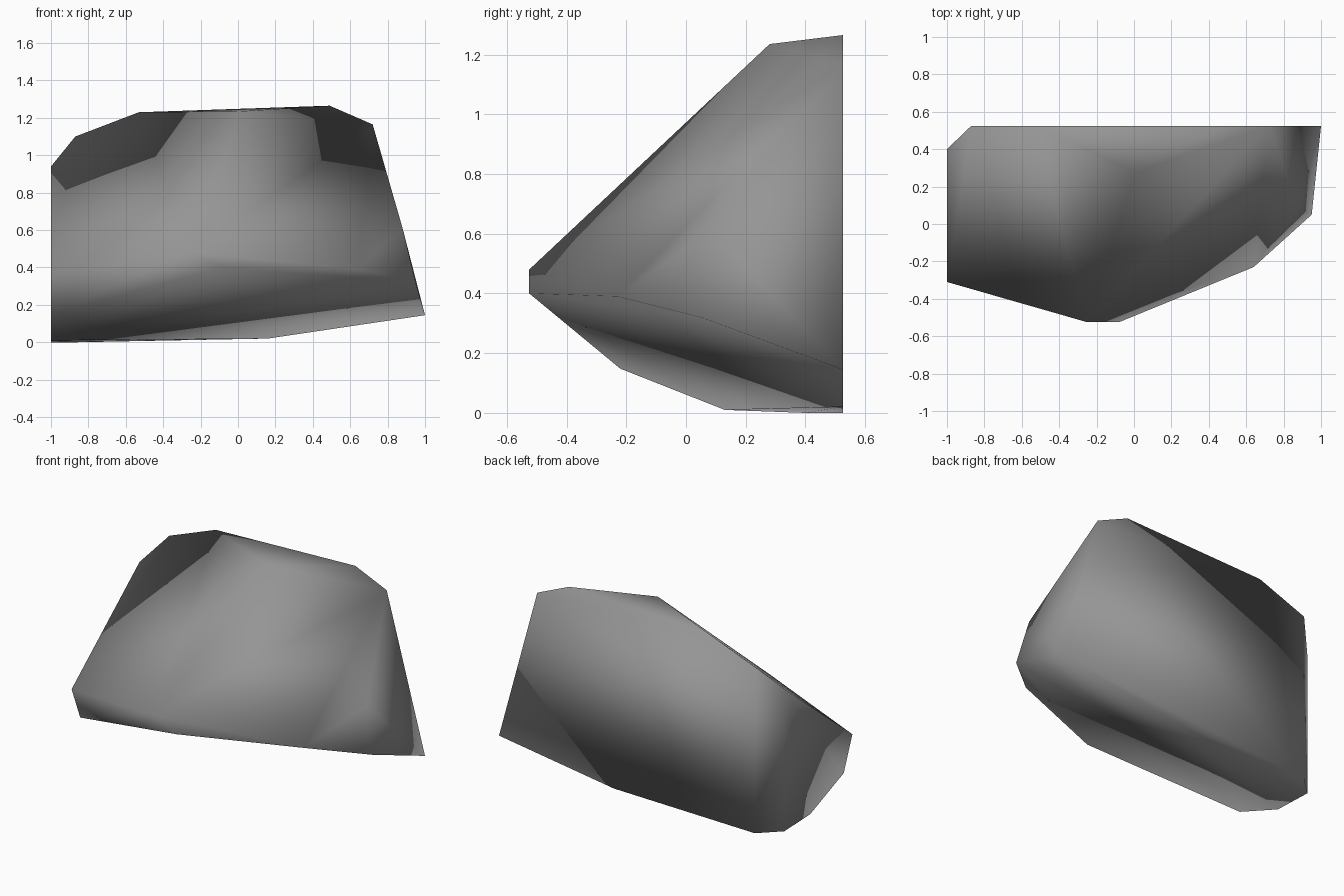
import bpy, bmesh, math

if "Cube" in bpy.data.objects:
    bpy.data.objects.remove(bpy.data.objects["Cube"])

# Corner points of the boulder, grouped by the side they lie on
BACK = 0.525
back_xz = [(-0.87, 0.0), (-0.87, 1.10), (-0.53, 1.23), (0.49, 1.265),
           (0.72, 1.165), (1.0, 0.145), (0.16, 0.02)]
left_yz = [(0.40, 0.0), (0.40, 0.94), (-0.31, 0.37), (-0.22, 0.148), (0.13, 0.01)]
front_rim = [(-0.25, -0.525, 0.48), (-0.08, -0.525, 0.40), (0.64, -0.23, 0.39),
             (0.95, 0.05, 0.32), (0.88, 0.085, 0.61), (0.01, 0.28, 1.235)]

points = [(x, BACK, z) for x, z in back_xz]
points += [(-1.0, y, z) for y, z in left_yz]
points += front_rim

# Boulder: convex hull with flat sides merged, smooth shaded all over
bm = bmesh.new()
for p in points:
    bm.verts.new(p)
bmesh.ops.convex_hull(bm, input=bm.verts[:])
bmesh.ops.dissolve_limit(bm, angle_limit=math.radians(0.5),
                         verts=bm.verts[:], edges=bm.edges[:])
bmesh.ops.recalc_face_normals(bm, faces=bm.faces[:])
for f in bm.faces:
    f.smooth = True

mesh = bpy.data.meshes.new("boulder")
bm.to_mesh(mesh)
bm.free()

# Single stone grey
stone = bpy.data.materials.new("stone_grey")
stone.diffuse_color = (0.3, 0.3, 0.3, 1.0)
stone.use_nodes = True
stone.node_tree.nodes["Principled BSDF"].inputs["Base Color"].default_value = stone.diffuse_color
mesh.materials.append(stone)

boulder = bpy.data.objects.new("boulder", mesh)
bpy.context.collection.objects.link(boulder)
